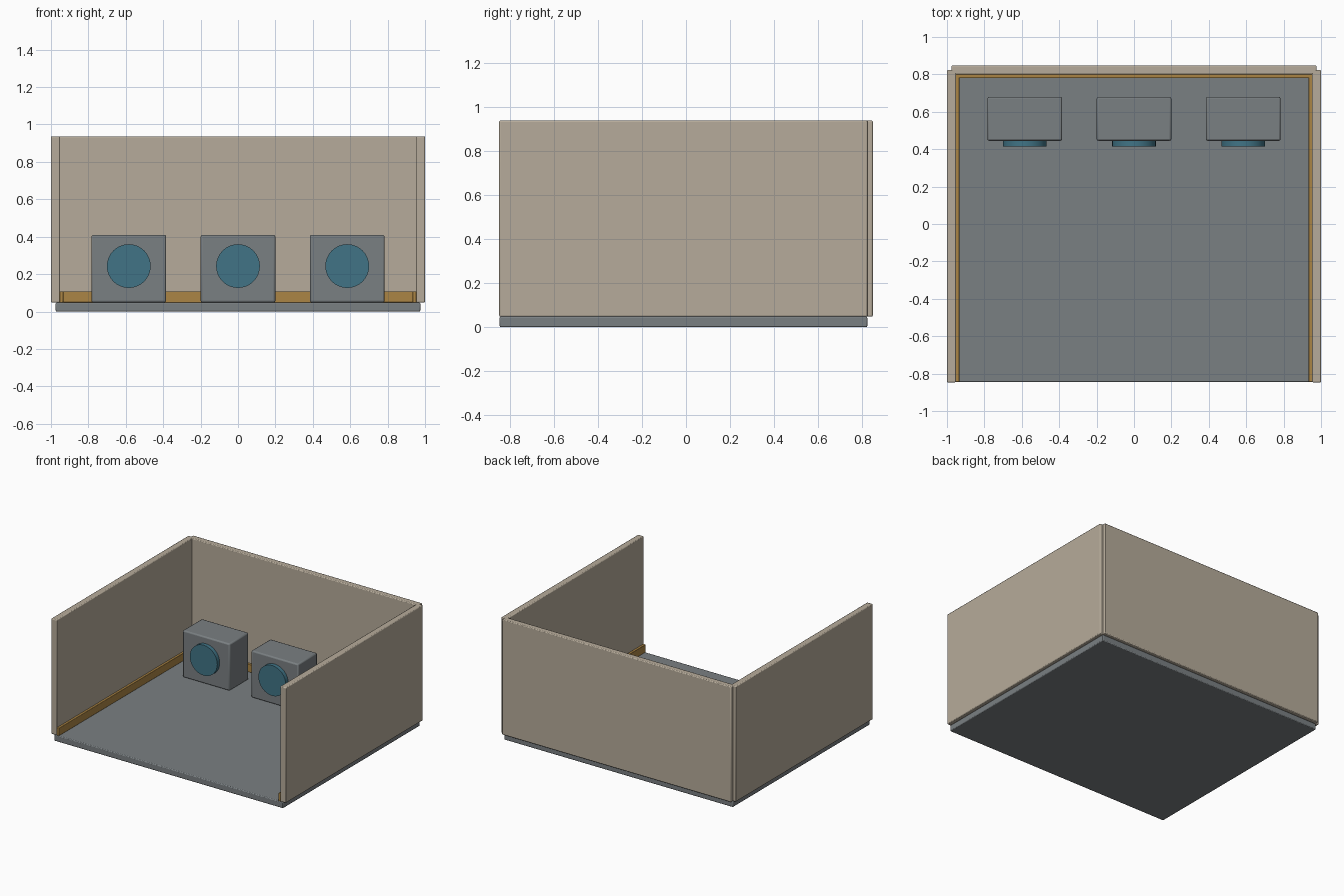
import bpy
import math

if "Cube" in bpy.data.objects:
    bpy.data.objects.remove(bpy.data.objects["Cube"])


def material(name, rgb):
    m = bpy.data.materials.new(name)
    m.diffuse_color = (*rgb, 1.0)
    m.use_nodes = True
    m.node_tree.nodes["Principled BSDF"].inputs["Base Color"].default_value = m.diffuse_color
    return m


WALL = material("warm_beige", (0.47, 0.41, 0.325))
GREY = material("slate_grey", (0.195, 0.215, 0.225))
WOOD = material("ochre_wood", (0.41, 0.235, 0.058))
GLASS = material("teal_glass", (0.052, 0.175, 0.24))


def finish(obj, name, mat, width):
    obj.name = name
    obj.data.materials.append(mat)
    if width:
        bevel = obj.modifiers.new("soft_edges", 'BEVEL')
        bevel.width = width
        bevel.segments = 2
        bevel.limit_method = 'ANGLE'
    bpy.ops.object.shade_smooth_by_angle(angle=math.radians(35))
    return obj


def box(name, x, y, z, mat, width=0.006):
    """Bevelled box from (min, max) spans."""
    spans = (x, y, z)
    bpy.ops.mesh.primitive_cube_add(size=1, location=[(a + b) / 2 for a, b in spans])
    obj = bpy.context.object
    obj.scale = [b - a for a, b in spans]
    bpy.ops.object.transform_apply(location=False, rotation=False, scale=True)
    return finish(obj, name, mat, width)


# Floor slab
box("floor", (-0.975, 0.975), (-0.845, 0.822), (0.0, 0.048), GREY)

# Back wall and its skirting
box("back_wall", (-0.976, 0.976), (0.80, 0.847), (0.048, 0.937), WALL)
box("back_skirting", (-0.952, 0.952), (0.78, 0.802), (0.048, 0.108), WOOD, 0.003)

# Side walls and their skirtings
for side, label in ((-1, "left"), (1, "right")):
    box(f"{label}_wall", sorted((side * 0.952, side * 1.0)),
        (-0.847, 0.823), (0.048, 0.937), WALL)
    box(f"{label}_skirting", sorted((side * 0.934, side * 0.954)),
        (-0.845, 0.80), (0.048, 0.108), WOOD, 0.003)

# Row of machines, each with a round door on the front
for i, cx in enumerate((-0.584, 0.0, 0.584), 1):
    box(f"machine_{i}", (cx - 0.2, cx + 0.2), (0.445, 0.68), (0.048, 0.41), GREY, 0.01)
    bpy.ops.mesh.primitive_cylinder_add(
        vertices=32, radius=0.117, depth=0.045,
        location=(cx, 0.4375, 0.243), rotation=(math.pi / 2, 0, 0))
    finish(bpy.context.object, f"machine_door_{i}", GLASS, 0)
